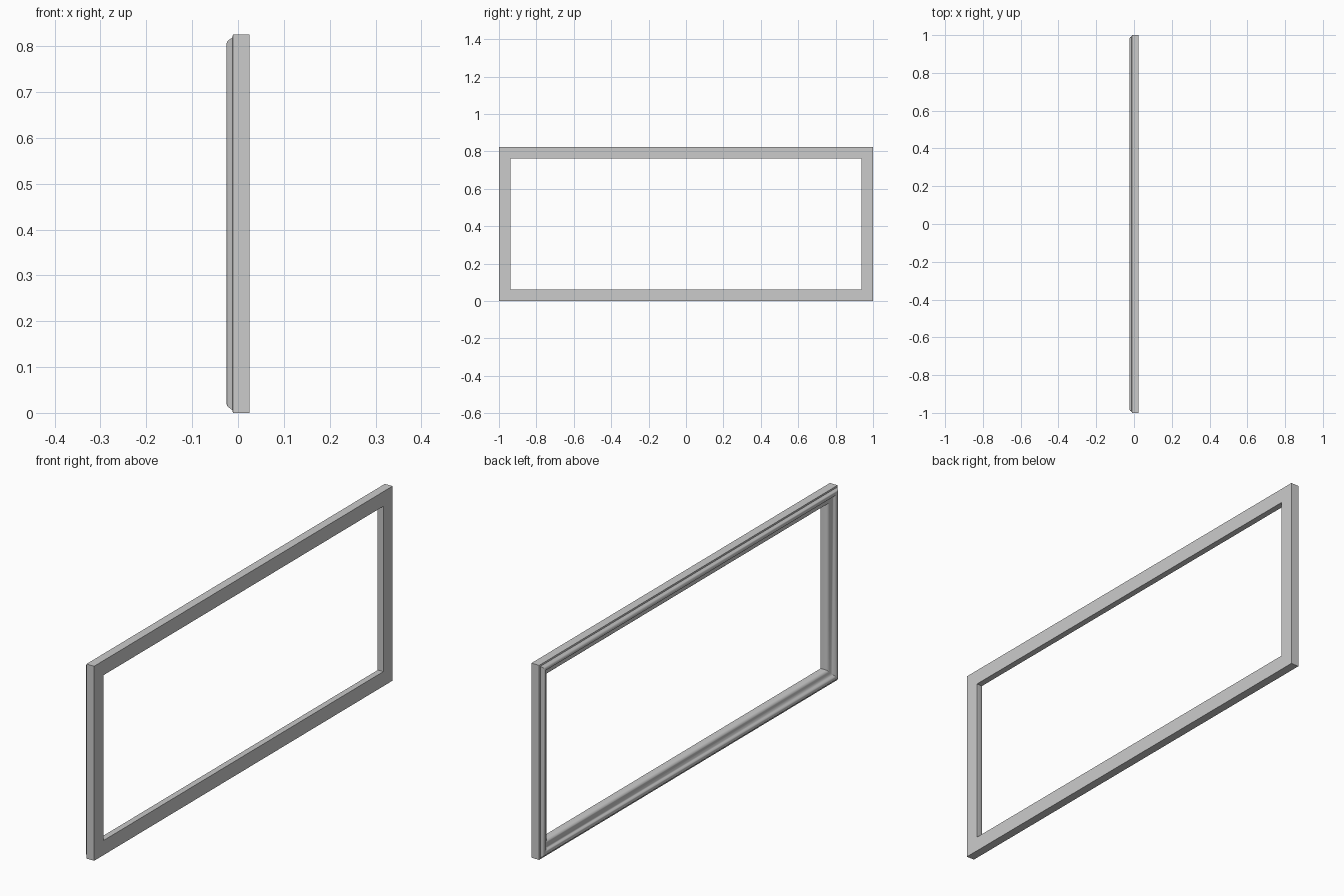
import bpy, bmesh, math

if "Cube" in bpy.data.objects:
    bpy.data.objects.remove(bpy.data.objects["Cube"])

HALF_Y, HEIGHT = 1.0, 0.825

# Moulding cross-section: (inset from outer edge, x depth)
profile = [
    (0.0, 0.025), (0.0, -0.011), (0.006, -0.0125), (0.009, -0.016),
    (0.012, -0.021), (0.016, -0.024), (0.021, -0.025), (0.026, -0.024),
    (0.030, -0.021), (0.033, -0.016), (0.038, -0.012), (0.045, -0.010),
    (0.052, -0.009), (0.056, -0.007), (0.060, -0.003), (0.062, 0.003),
    (0.062, 0.025),
]

bm = bmesh.new()
# One mitred ring of four corners per profile point
rings = []
for inset, x in profile:
    y, lo, hi = HALF_Y - inset, inset, HEIGHT - inset
    rings.append([bm.verts.new((x, *c)) for c in
                  ((-y, lo), (y, lo), (y, hi), (-y, hi))])

# Bridge neighbouring rings into the closed moulding
for a, b in zip(rings, rings[1:] + rings[:1]):
    for i in range(4):
        j = (i + 1) % 4
        bm.faces.new((a[i], a[j], b[j], b[i]))
bmesh.ops.recalc_face_normals(bm, faces=bm.faces)

mesh = bpy.data.meshes.new("picture_frame")
bm.to_mesh(mesh)
bm.free()
frame = bpy.data.objects.new("picture_frame", mesh)
bpy.context.collection.objects.link(frame)

# Smooth moulding, sharp mitres and edges
bpy.context.view_layer.objects.active = frame
frame.select_set(True)
bpy.ops.object.shade_smooth_by_angle(angle=math.radians(35))
